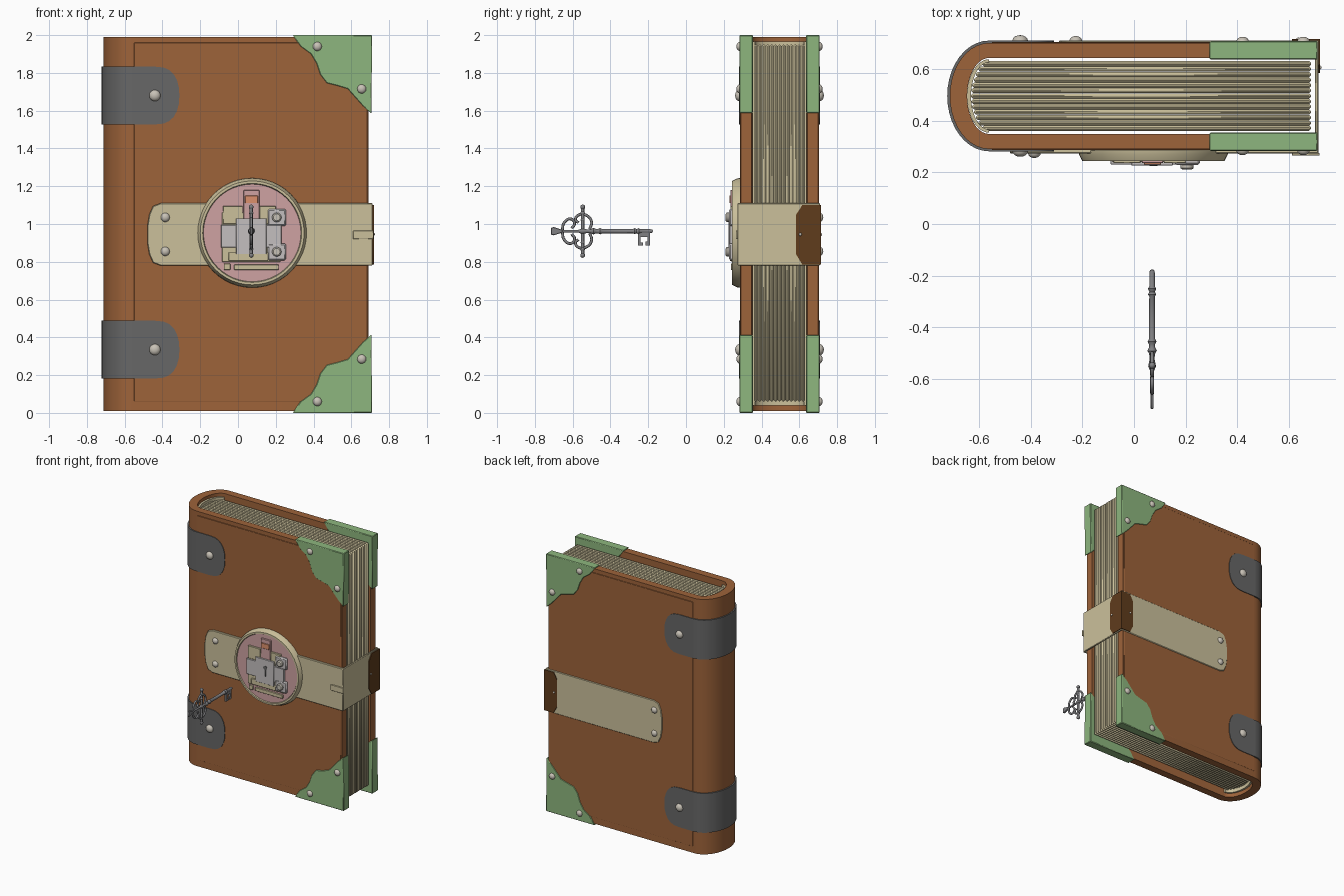
import bpy, bmesh
from math import sin, cos, pi, radians
from mathutils import Matrix, Vector

if "Cube" in bpy.data.objects:
    bpy.data.objects.remove(bpy.data.objects["Cube"])


def material(name, r, g, b):
    m = bpy.data.materials.new(name)
    m.use_nodes = True
    m.diffuse_color = (r, g, b, 1)
    m.node_tree.nodes["Principled BSDF"].inputs["Base Color"].default_value = (r, g, b, 1)
    return m


LEATHER = material("brown leather", .34, .125, .042)
GREEN = material("green metal", .27, .47, .21)
CREAM = material("cream", .60, .53, .33)
PINK = material("pink", .62, .36, .36)
IRON = material("dark iron", .135, .135, .135)
STUD = material("pale stud", .58, .54, .47)
HIDE = material("dark leather", .115, .045, .012)
STEEL = material("key steel", .22, .22, .23)
LOCK = material("lock grey", .55, .52, .52)
ORANGE = material("orange", .72, .28, .15)


def finish(name, bm, mat, bevel=0):
    bmesh.ops.recalc_face_normals(bm, faces=bm.faces)
    me = bpy.data.meshes.new(name)
    bm.to_mesh(me)
    bm.free()
    me.materials.append(mat)
    ob = bpy.data.objects.new(name, me)
    bpy.context.collection.objects.link(ob)
    if bevel:
        mod = ob.modifiers.new("bevel", 'BEVEL')
        mod.width, mod.segments, mod.limit_method = bevel, 1, 'ANGLE'
        mod.angle_limit = radians(50)
    bpy.ops.object.select_all(action='DESELECT')
    ob.select_set(True)
    bpy.context.view_layer.objects.active = ob
    bpy.ops.object.shade_smooth_by_angle(angle=radians(35))
    return ob


def prism(name, pts, axis, lo, hi, mat, bevel=0):
    """Extrude an outline along one axis; pts hold the other two in order."""
    bm = bmesh.new()
    i = "xyz".index(axis)

    def ring(h):
        return [bm.verts.new(list(p[:i]) + [h] + list(p[i:])) for p in pts]
    a, b = ring(lo), ring(hi)
    bm.faces.new(a)
    bm.faces.new(b)
    n = len(pts)
    for k in range(n):
        bm.faces.new((a[k], a[(k + 1) % n], b[(k + 1) % n], b[k]))
    return finish(name, bm, mat, bevel)


def box(name, x0, x1, y0, y1, z0, z1, mat, bevel=0):
    return prism(name, [(x0, y0), (x1, y0), (x1, y1), (x0, y1)], 'z', z0, z1, mat, bevel)


def lathe(name, profile, x, z, mat, steps=24):
    """Spin (radius, y) points about an axis that runs along y."""
    bm = bmesh.new()
    vs = [bm.verts.new((x + r, y, z)) for r, y in profile]
    es = [bm.edges.new(p) for p in zip(vs, vs[1:])]
    bmesh.ops.spin(bm, geom=vs + es, cent=(x, 0, z), axis=(0, 1, 0),
                   angle=2 * pi, steps=steps, use_merge=True)
    bmesh.ops.remove_doubles(bm, verts=bm.verts, dist=.0001)
    return finish(name, bm, mat)


def stud(name, x, z, y, out, r=.024, mat=STUD):
    dome = [(r * cos(a * pi / 8), y + out * r * .7 * sin(a * pi / 8)) for a in range(5)]
    return lathe(name, [(0, y), *dome], x, z, mat, 14)


def wire(name, pts, radius, mat, closed=False):
    cu = bpy.data.curves.new(name, 'CURVE')
    cu.dimensions, cu.bevel_depth, cu.bevel_resolution = '3D', radius, 2
    cu.resolution_u, cu.use_fill_caps = 6, True
    s = cu.splines.new('BEZIER')
    s.bezier_points.add(len(pts) - 1)
    for p, co in zip(s.bezier_points, pts):
        p.co = co
        p.handle_left_type = p.handle_right_type = 'AUTO'
    s.use_cyclic_u = closed
    cu.materials.append(mat)
    ob = bpy.data.objects.new(name, cu)
    bpy.context.collection.objects.link(ob)
    bpy.ops.object.select_all(action='DESELECT')
    ob.select_set(True)
    bpy.context.view_layer.objects.active = ob
    bpy.ops.object.convert(target='MESH')


MID = .495


def arc(a, b, n=20, cx=-.56):
    return [(cx - a * sin(k * pi / n), MID - b * cos(k * pi / n)) for k in range(n + 1)]


def shell(outer, inner, x_end=-.56):
    """Closed outline between two spine arcs, with straight arms to x_end."""
    o, i = arc(*outer), arc(*inner)
    if x_end > -.56:
        o = [(x_end, o[0][1])] + o + [(x_end, o[-1][1])]
        i = [(x_end, i[0][1])] + i + [(x_end, i[-1][1])]
    return o + i[::-1]


# Cover boards and rounded spine in one piece, with a raised panel on each board
prism("cover", shell((.152, .205), (.085, .147), .69), 'z', .01, 1.99, LEATHER)
for side, y0, y1 in (("front", .286, .291), ("back", .699, .704)):
    box(side + "_panel", -.55, .685, y0, y1, .06, 1.96, LEATHER, .003)

# Page block: separate thick sheets with chamfered edges, bound by a curved liner
bm = bmesh.new()
SHEETS = 13
for k in range(SHEETS):
    t = (k + .5) / SHEETS * 2 - 1
    left = -.58 - .05 * (1 - t * t)
    m = Matrix.Translation(((left + .685) / 2, MID + t * .135, 1.005)) \
        @ Matrix.Diagonal((.685 - left, .0206, 1.89, 1))
    bmesh.ops.create_cube(bm, size=1, matrix=m)
finish("pages", bm, CREAM, .008)
prism("page_liner", shell((.085, .142), (.07, .13)), 'z', .04, 1.965, CREAM)

# Scalloped corner guards with studs, on both boards, top and bottom
GUARD = [(.29, 2), (.71, 2), (.706, 1.585), (.66, 1.625), (.62, 1.67), (.58, 1.715), (.53, 1.73),
         (.47, 1.745), (.435, 1.79), (.415, 1.85), (.385, 1.9), (.33, 1.94)]
for side, y0, y1, out in (("front", .283, .354, -1), ("back", .636, .707, 1)):
    face = y0 if out < 0 else y1
    for end in ("top", "bottom"):
        def flip(z):
            return z if end == "top" else 2 - z
        tag = side + "_" + end
        prism(tag + "_corner_guard", [(x, flip(z)) for x, z in GUARD], 'y', y0, y1, GREEN, .004)
        for n, (x, z) in enumerate(((.42, 1.94), (.655, 1.715))):
            stud(f"{tag}_guard_stud_{n}", x, flip(z), face, out)

# Iron hinge bands round the spine, with rounded tongues on both boards
for end, zc in (("upper", 1.68), ("lower", .335)):
    h = .153
    prism(end + "_hinge_band", shell((.162, .214), (.148, .2)), 'z', zc - h, zc + h, IRON)
    tongue = [(-.56, zc - h)]
    for k in range(13):
        a = -pi / 2 + k * pi / 12
        s = 1 if sin(a) > 0 else -1
        tongue.append((-.44 + .13 * max(cos(a), 0) ** .75, zc + s * h * abs(sin(a)) ** .9))
    tongue.append((-.56, zc + h))
    for side, y0, y1, out in (("front", .281, .295, -1), ("back", .695, .709, 1)):
        prism(f"{end}_{side}_hinge_tongue", tongue, 'y', y0, y1, IRON)
        stud(f"{end}_{side}_hinge_stud", -.44, zc, y0 if out < 0 else y1, out, .03)

# Clasp strap: front, fore edge and back
def strap(x_end):
    low = [(.712, .78), (x_end + .07, .78), (x_end + .03, .795), (x_end + .01, .84), (x_end, .9)]
    return low + [(x, 1.89 - z) for x, z in reversed(low)]


prism("front_strap", strap(-.48), 'y', .272, .292, CREAM, .004)
prism("back_strap", strap(-.29), 'y', .698, .71, CREAM, .004)
box("edge_strap", .699, .713, .272, .71, .78, 1.11, CREAM, .004)
box("strap_catch", .61, .718, .264, .275, .92, .965, CREAM, .002)
for z in (.855, 1.035):
    stud("front_strap_stud", -.385, z, .272, -1)
    stud("back_strap_stud", -.225, z, .71, 1)

# Dark leather hinge patch folded round the rear corner of the strap
def patch(edge, tip):
    d = (tip - edge) / 4
    return [(edge, .785), (tip - d, .785), (tip, .84), (tip, 1.05), (tip - d, 1.1), (edge, 1.1)]


prism("side_hinge_patch", patch(.714, .583), 'x', .708, .719, HIDE)
prism("back_hinge_patch", patch(.719, .61), 'y', .706, .715, HIDE)
stud("back_patch_stud", .635, .945, .715, 1, .008)
side = stud("side_patch_stud", 0, 0, 0, 1, .008)
side.rotation_euler.z = -pi / 2
side.location = (.719, .605, .945)

# Round lock: flared rim with a pink dial inside
LX, LZ = .075, .953
lathe("lock_rim", [(0, .285), (.29, .285), (.288, .27), (.275, .243), (.262, .243), (.257, .258), (0, .258)],
      LX, LZ, CREAM, 48)
lathe("lock_dial", [(0, .25), (.258, .25), (.258, .259), (0, .259)], LX, LZ, PINK, 48)

# Lock mechanism plates
for name, x0, x1, z0, z1, y, mat in (
        ("lock_backplate", -.085, .225, .8, 1.06, .24, CREAM),
        ("lock_left_block", -.08, .025, 1.0, 1.095, .235, CREAM),
        ("lock_right_block", .115, .2, 1.0, 1.095, .235, CREAM),
        ("lock_lower_block", -.05, .16, .805, .85, .232, CREAM),
        ("lock_rail", -.02, .215, .757, .785, .238, CREAM),
        ("lock_rail_stop", -.075, -.04, .757, .79, .238, CREAM),
        ("lock_bolt_plate", -.09, .23, .875, .995, .23, LOCK),
        ("lock_key_plate", -.01, .15, .84, 1.03, .226, LOCK),
        ("lock_slide", .03, .113, 1.025, 1.18, .236, PINK),
        ("lock_badge", .038, .105, 1.11, 1.15, .23, ORANGE),
        ("keyhole_slot", .069, .081, .9, .955, .2245, IRON)):
    box(name, x0, x1, y, .253, z0, z1, mat, .002)
lathe("keyhole", [(0, .2245), (.016, .2245), (.016, .24)], LX, .965, IRON, 16)
for z in (.853, 1.035):
    box("lock_corner_plate", .157, .255, .228, .253, z - .045, z + .045, LOCK, .008)
    lathe("lock_bolt", [(0, .21), (.018, .21), (.025, .216), (.025, .23)], .205, z, STUD, 16)

# Key: turned shaft with collars
KX, KZ = .07, .962
collars = [(.012, -.5), (.018, -.49), (.012, -.478), (.012, -.465), (.017, -.455), (.012, -.445),
           (.011, -.28), (.016, -.272), (.011, -.262), (.016, -.25), (.011, -.242)]
lathe("key_shaft", [(0, -.66), (.007, -.655), (.007, -.57), (.015, -.55), (.009, -.52), *collars,
                    (.011, -.19), (.008, -.178), (0, -.175)], KX, KZ, STEEL, 16)

# Key bit: notched tooth hanging below the shaft
BIT = [(-.255, -.005), (-.255, -.075), (-.228, -.075), (-.228, -.06), (-.24, -.06), (-.24, -.03),
       (-.205, -.03), (-.205, -.055), (-.215, -.055), (-.215, -.075), (-.19, -.075), (-.19, -.005)]
prism("key_bit", [(y, KZ + z) for y, z in BIT], 'x', KX - .007, KX + .007, STEEL)

# Key bow: cross bar with knobs, mirrored scrolls and a flared tip
wire("key_cross_bar", [(KX, -.547, KZ - .125), (KX, -.547, KZ + .125)], .009, STEEL)
SCROLL = [(-.51, .01), (-.5, .05), (-.53, .085), (-.57, .085), (-.585, .06), (-.57, .045)]
LOOP = [(-.655, .005), (-.645, .045), (-.61, .065), (-.59, .04), (-.605, .015)]
for s in (-1, 1):
    for name, pts in (("key_scroll", SCROLL), ("key_loop", LOOP)):
        wire(name, [(KX, y, KZ + s * z) for y, z in pts], .0075, STEEL)
    bm = bmesh.new()
    for z, r in ((.128, .013), (.095, .012), (.06, .011)):
        bmesh.ops.create_uvsphere(bm, u_segments=10, v_segments=6, radius=r,
                                  matrix=Matrix.Translation((KX, -.547, KZ + s * z)))
    finish("key_bar_knobs", bm, STEEL)
prism("key_tip", [(-.65, KZ - .006), (-.7, KZ - .022), (-.715, KZ - .018), (-.715, KZ + .018),
                  (-.7, KZ + .022), (-.65, KZ + .006)], 'x', KX - .006, KX + .006, STEEL, .003)
